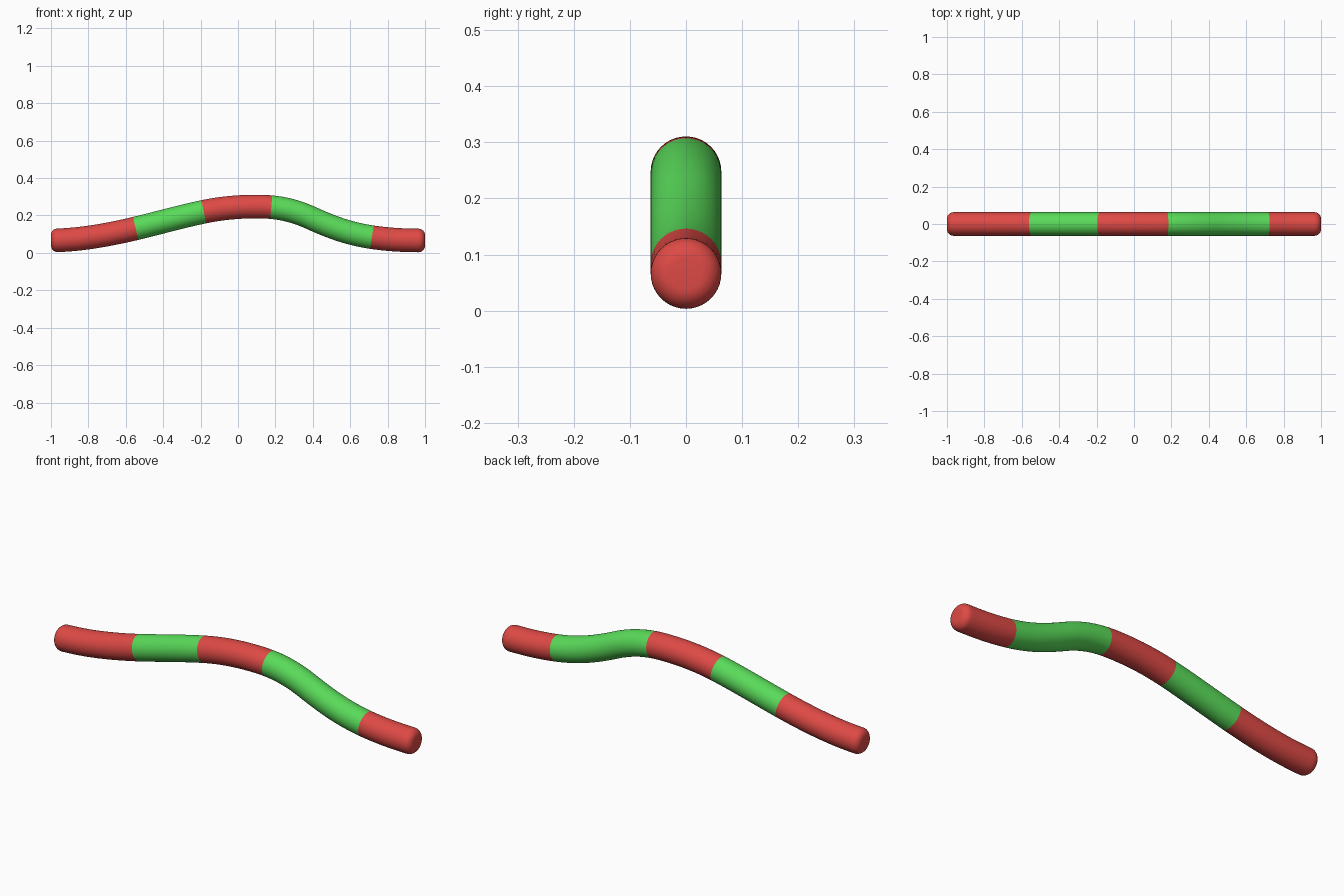
import bpy, bmesh, math
from mathutils import Vector

if "Cube" in bpy.data.objects:
    bpy.data.objects.remove(bpy.data.objects["Cube"])

R = 0.063        # tube radius
SIDES = 40
BEVEL = 0.035    # rounding of the end rims
STEPS = 8        # rings per path segment

# Centre line in the xz plane: x, z, slope, material of the segment that follows
path = [(-1.0, .066, .02, 0), (-.8, .082, .14, 0), (-.547, .131, .24, 1),
        (-.183, .22, .21, 0), (.08, .2475, .01, 0), (.178, .2445, -.09, 1),
        (.39, .187, -.46, 1), (.55, .123, -.33, 1), (.716, .084, -.15, 0),
        (.87, .069, -.05, 0), (1.0, .066, -.01, 0)]


def material(name, rgb):
    m = bpy.data.materials.new(name)
    m.diffuse_color = (*rgb, 1)
    m.use_nodes = True
    m.node_tree.nodes["Principled BSDF"].inputs["Base Color"].default_value = m.diffuse_color
    return m


def point(x):
    """Cubic interpolation of the centre line: height, slope, segment."""
    i = max(k for k in range(len(path) - 1) if path[k][0] <= x + 1e-6)
    x0, z0, m0, _ = path[i]
    x1, z1, m1, _ = path[i + 1]
    h = x1 - x0
    t = (x - x0) / h
    a, b = m0 * h, m1 * h
    c2, c3 = 3 * (z1 - z0) - 2 * a - b, 2 * (z0 - z1) + a + b
    return z0 + a * t + c2 * t * t + c3 * t ** 3, (a + 2 * c2 * t + 3 * c3 * t * t) / h, i


# Ring stations (x, radius): rounded rims at both ends, knots in between
rim = [(BEVEL * (1 - math.sin(a)), R - BEVEL * (1 - math.cos(a)))
       for a in [math.pi / 2 * (1 - k / 8) for k in range(9)]]
stations = [(-1 + d, r) for d, r in rim]
for p, q in zip(path, path[1:]):
    for k in range(STEPS):
        x = p[0] + (q[0] - p[0]) * k / STEPS
        if -1 + BEVEL + .005 < x < 1 - BEVEL - .005:
            stations.append((x, R))
stations += [(1 - d, r) for d, r in reversed(rim)]

# Striped bent tube
bm = bmesh.new()
rings, bands = [], []
for x, r in stations:
    z, s, seg = point(x)
    normal = Vector((-s, 0, 1)).normalized()
    side = Vector((0, 1, 0))
    rings.append([bm.verts.new(Vector((x, 0, z)) + r * (math.cos(a) * side + math.sin(a) * normal))
                  for a in [2 * math.pi * k / SIDES for k in range(SIDES)]])
    bands.append(path[seg][3])
for a, b, band in zip(rings, rings[1:], bands):
    for k in range(SIDES):
        n = (k + 1) % SIDES
        bm.faces.new((a[k], a[n], b[n], b[k])).material_index = band
bm.faces.new(rings[0])
bm.faces.new(rings[-1])
bmesh.ops.recalc_face_normals(bm, faces=bm.faces[:])

mesh = bpy.data.meshes.new("striped_tube")
bm.to_mesh(mesh)
bm.free()
mesh.materials.append(material("red", (.73, .068, .06)))
mesh.materials.append(material("green", (.1, .7, .1)))
tube = bpy.data.objects.new("striped_tube", mesh)
bpy.context.collection.objects.link(tube)
bpy.context.view_layer.objects.active = tube
tube.select_set(True)
bpy.ops.object.shade_smooth_by_angle(angle=math.radians(40))
